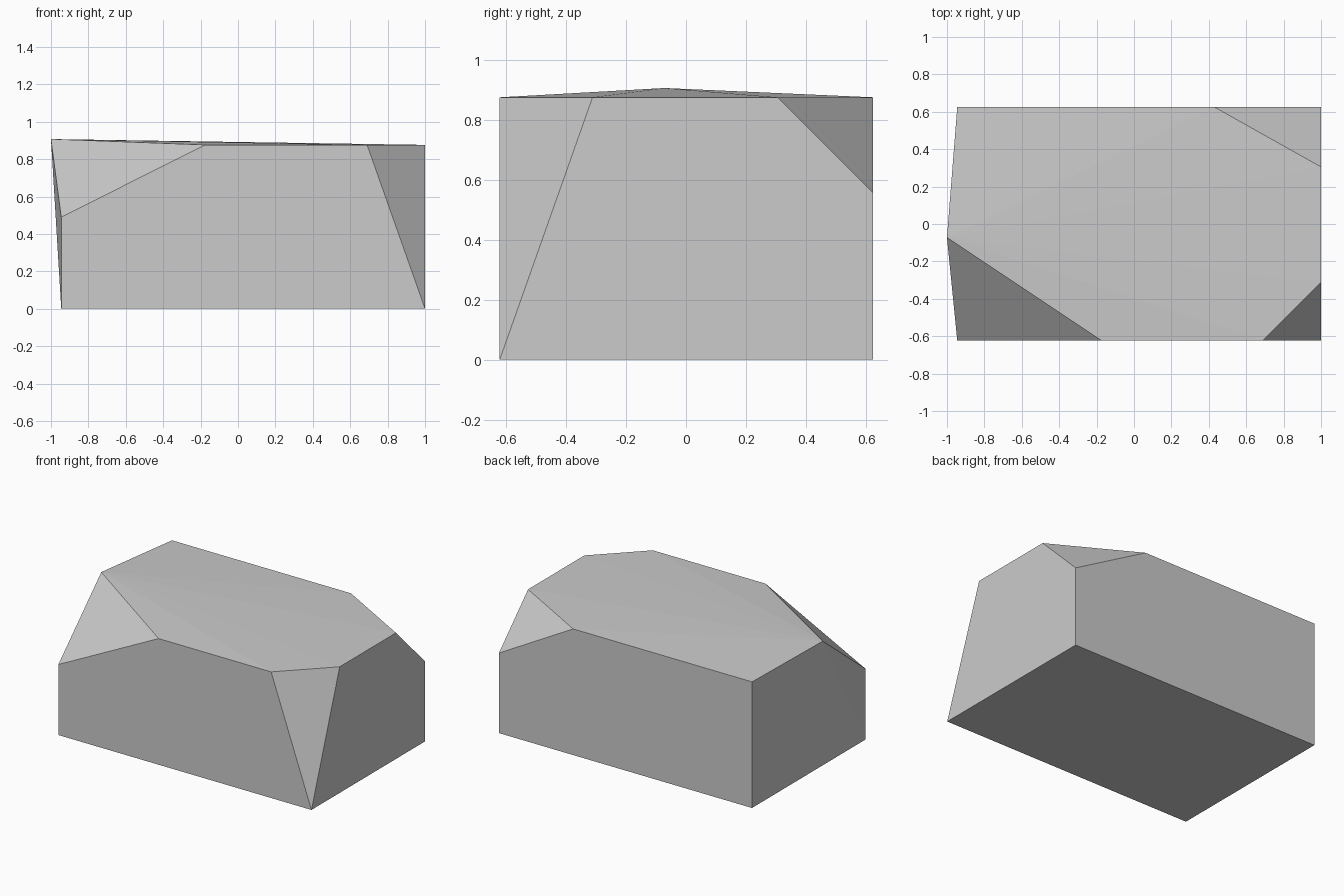
import bpy
import bmesh
from mathutils import Vector

default_cube = bpy.data.objects.get("Cube")
if default_cube:
    bpy.data.objects.remove(default_cube, do_unlink=True)

# Block limits
LOW = Vector((-0.945, -0.622, 0.0))
HIGH = Vector((1.0, 0.625, 0.876))


def corner(sx, sy, sz):
    return Vector((HIGH.x if sx > 0 else LOW.x,
                   HIGH.y if sy > 0 else LOW.y,
                   HIGH.z if sz > 0 else LOW.z))


def chipped(sx, sy, cut, pull=(0, 0, 0)):
    """Points left on the three edges after chipping a top corner.

    pull pushes the point on the y edge outward."""
    c = corner(sx, sy, 1)
    return [c - Vector((sx * cut[0], 0, 0)),
            c - Vector((0, sy * cut[1], 0)) + Vector(pull),
            c - Vector((0, 0, cut[2]))]


# Stone: a block with three chipped top corners and one bulging point
points = [corner(sx, sy, -1) for sx, sy in ((-1, -1), (-1, 1), (1, 1))]
points.append(corner(-1, 1, 1))
points += chipped(1, -1, (0.31, 0.31, HIGH.z))
points += chipped(1, 1, (0.57, 0.32, 0.32))
points += chipped(-1, -1, (0.77, 0.55, 0.386), pull=(-0.055, 0, 0.031))

bm = bmesh.new()
for p in points:
    bm.verts.new(p)
bmesh.ops.convex_hull(bm, input=bm.verts[:])
# Merge the flat sides back into single faces
bmesh.ops.dissolve_limit(bm, angle_limit=0.005, verts=bm.verts[:], edges=bm.edges[:])
bmesh.ops.recalc_face_normals(bm, faces=bm.faces[:])

mesh = bpy.data.meshes.new("stone_block")
bm.to_mesh(mesh)
bm.free()
stone = bpy.data.objects.new("stone_block", mesh)
bpy.context.collection.objects.link(stone)

# Stone colour
grey = bpy.data.materials.new("stone_grey")
grey.use_nodes = True
colour = (0.6, 0.6, 0.6, 1.0)
grey.diffuse_color = colour
grey.node_tree.nodes["Principled BSDF"].inputs["Base Color"].default_value = colour
mesh.materials.append(grey)
